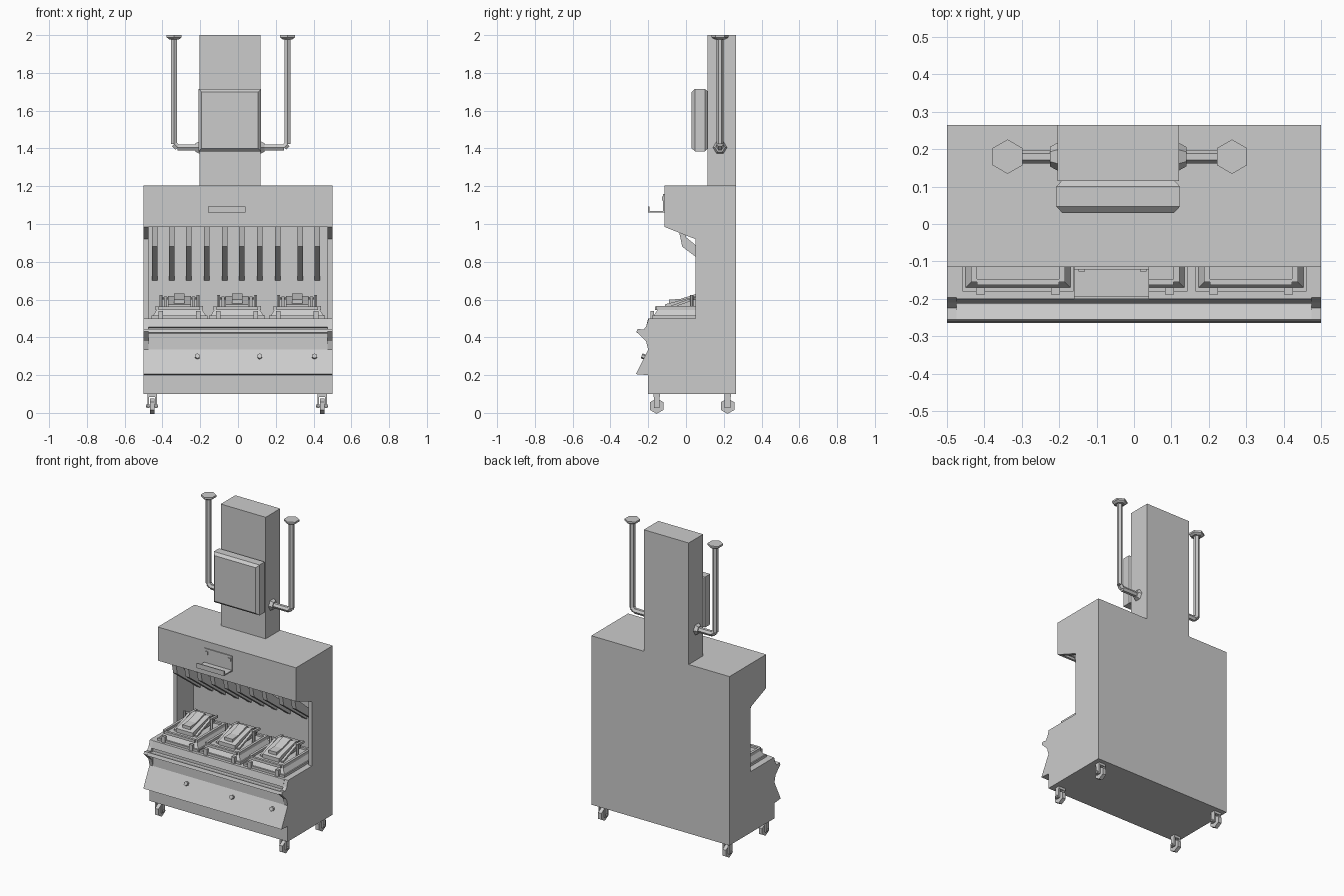
import bpy, bmesh
from math import pi
from mathutils import Vector

cube = bpy.data.objects.get("Cube")
if cube:
    bpy.data.objects.remove(cube, do_unlink=True)

GREY = (0.6, 0.6, 0.6, 1)
mat = bpy.data.materials.new("plain grey metal")
mat.use_nodes = True
mat.diffuse_color = GREY
mat.node_tree.nodes["Principled BSDF"].inputs["Base Color"].default_value = GREY


def finish(name, bm):
    bmesh.ops.recalc_face_normals(bm, faces=bm.faces)
    mesh = bpy.data.meshes.new(name)
    bm.to_mesh(mesh)
    bm.free()
    mesh.materials.append(mat)
    obj = bpy.data.objects.new(name, mesh)
    bpy.context.collection.objects.link(obj)
    return obj


def prism(name, profile, x0, x1):
    """Extrude a (y, z) profile along x."""
    bm = bmesh.new()
    face = bm.faces.new([bm.verts.new((x0, y, z)) for y, z in profile])
    ext = bmesh.ops.extrude_face_region(bm, geom=[face])["geom"]
    bmesh.ops.translate(bm, vec=(x1 - x0, 0, 0),
                        verts=[v for v in ext if isinstance(v, bmesh.types.BMVert)])
    return finish(name, bm)


def box(name, x, y, z, taper=0.0):
    """Box from ranges; taper pulls the top face in."""
    bm = bmesh.new()
    bmesh.ops.create_cube(bm, size=1)
    for v in bm.verts:
        t = taper if v.co.z > 0 else 0
        v.co = [r[0] + t if c < 0 else r[1] - t if k < 2 or c > 0 else r[1]
                for k, (r, c) in enumerate(zip((x, y, (z[0] - t, z[1] + t)), v.co))]
    return finish(name, bm)


def rod(name, a, b, r, sides=6, r2=None, spin=0.0):
    """Faceted cylinder or cone between two points."""
    a, b = Vector(a), Vector(b)
    bm = bmesh.new()
    bmesh.ops.create_cone(bm, cap_ends=True, segments=sides, radius1=r,
                          radius2=r if r2 is None else r2, depth=(b - a).length)
    for v in bm.verts:
        x, y, z = v.co
        v.co = Vector((y, -x, z)) if spin else v.co
    rot = Vector((0, 0, 1)).rotation_difference(b - a).to_matrix()
    bmesh.ops.rotate(bm, cent=(0, 0, 0), matrix=rot, verts=bm.verts)
    bmesh.ops.translate(bm, vec=(a + b) / 2, verts=bm.verts)
    return finish(name, bm)


# Cabinet: recessed centre between two side panels
front_low = [(0.265, 0.10), (-0.20, 0.10), (-0.20, 0.20), (-0.265, 0.205), (-0.20, 0.335)]
hood = [(-0.115, 1.205), (0.265, 1.205)]
prism("cabinet_body", front_low + [(-0.20, 0.50), (0.22, 0.50), (0.22, 1.0),
      (-0.10, 1.0), (-0.10, 0.985), (-0.115, 0.985)] + hood, -0.475, 0.475)
bracket = [(-0.212, 0.38), (-0.262, 0.43), (-0.255, 0.445), (-0.225, 0.44), (-0.21, 0.46)]
for side, x0 in (("right", -0.5), ("left", 0.475)):
    prism(side + "_side_panel", front_low + bracket +
          [(-0.197, 0.50), (0.05, 0.50), (0.05, 0.92), (-0.115, 0.985)] + hood, x0, x0 + 0.025)

# Front gutter rail and ledge
prism("front_rail", [(-0.262, 0.425), (-0.255, 0.445), (-0.215, 0.432), (-0.20, 0.432),
                     (-0.20, 0.42), (-0.25, 0.42)], -0.475, 0.475)
prism("worktop_ledge", [(-0.20, 0.45), (-0.212, 0.455), (-0.20, 0.50)], -0.475, 0.475)

# Control knobs on the slanted panel
for x in (-0.215, 0.115, 0.405):
    rod("control_knob", (x, -0.215, 0.295), (x, -0.235, 0.302), 0.014)

# Sloping rack bars under the hood
for x in (-0.44, -0.35, -0.26, -0.165, -0.07, 0.02, 0.115, 0.21, 0.33, 0.42):
    prism("rack_bar", [(-0.045, 1.0), (-0.02, 0.88), (0.22, 0.70), (0.22, 0.75),
                       (0.0, 0.93), (0.0, 1.0)], x - 0.015, x + 0.015)

# Small shelf on the hood
prism("hood_shelf", [(-0.12, 1.06), (-0.20, 1.06), (-0.20, 1.092), (-0.194, 1.092),
                     (-0.194, 1.068), (-0.12, 1.068)], -0.16, 0.04)
box("shelf_back_plate", (-0.16, 0.04), (-0.121, -0.115), (1.06, 1.16))
for x in (-0.14, 0.025):
    box("shelf_bolt", (x - 0.009, x + 0.009), (-0.127, -0.12), (1.125, 1.145))

# Three cooking presses on the worktop
for x in (-0.31, -0.005, 0.313):
    box("press_base", (x - 0.148, x + 0.148), (-0.18, 0.16), (0.50, 0.515))
    box("press_tray", (x - 0.14, x + 0.14), (-0.17, 0.15), (0.515, 0.55), 0.022)
    for s in (-1, 1):
        edge = x + s * 0.118
        box("tray_side_rim", (edge - 0.008, edge + 0.008), (-0.155, 0.14), (0.545, 0.565))
        prism("press_arm", [(-0.10, 0.56), (0.05, 0.615), (0.12, 0.61), (0.12, 0.595),
                            (0.05, 0.60), (-0.10, 0.548)],
              x + s * 0.075 - 0.008, x + s * 0.075 + 0.008)
        rod("hinge_post", (x + s * 0.098, 0.03, 0.55), (x + s * 0.098, 0.03, 0.625), 0.009)
        box("tray_foot", (x + s * 0.1 - 0.012, x + s * 0.1 + 0.012), (-0.188, -0.17), (0.50, 0.54))
    for y in (-0.155, 0.13):
        box("tray_cross_rim", (x - 0.11, x + 0.11), (y - 0.008, y + 0.008), (0.545, 0.563))
    prism("press_lid", [(-0.11, 0.55), (-0.11, 0.575), (0.06, 0.62), (0.12, 0.605),
                        (0.12, 0.56)], x - 0.06, x + 0.06)
    prism("lid_block", [(-0.09, 0.57), (-0.09, 0.60), (-0.03, 0.603), (0.06, 0.632),
                        (0.08, 0.61)], x - 0.028, x + 0.028)
    rod("hinge_bar", (x - 0.098, 0.05, 0.607), (x + 0.098, 0.05, 0.607), 0.009)

# Chimney and its chamfered box
box("chimney", (-0.205, 0.12), (0.115, 0.265), (1.20, 2.0))
bm = bmesh.new()
rings = []
for y, inset in ((0.03, 0.016), (0.047, 0), (0.10, 0), (0.115, 0.014)):
    x0, x1, z0, z1 = -0.208 + inset, 0.123 - inset, 1.385 + inset, 1.715 - inset
    rings.append([bm.verts.new((x, y, z)) for x, z in ((x0, z0), (x1, z0), (x1, z1), (x0, z1))])
for a, b in zip(rings, rings[1:]):
    for i in range(4):
        j = (i + 1) % 4
        bm.faces.new((a[i], a[j], b[j], b[i]))
bm.faces.new(rings[0])
bm.faces.new(rings[-1])
finish("chimney_box", bm)

# Bent pipes with six-sided flanges
for name, wall, px, s in (("right", -0.205, -0.338, -1), ("left", 0.12, 0.262, 1)):
    y, z = 0.18, 1.405
    corner = [(wall, y, z), (px - s * 0.018, y, z), (px, y, z + 0.018), (px, y, 1.99)]
    for a, b in zip(corner, corner[1:]):
        rod(name + "_pipe", a, b, 0.018)
    rod(name + "_wall_flange", (wall, y, z), (wall + s * 0.02, y, z), 0.037, 6, 0.026)
    rod(name + "_top_flange", (px, y, 1.978), (px, y, 1.988), 0.03, 6, 0.046)
    rod(name + "_top_plate", (px, y, 1.988), (px, y, 2.0), 0.046)

# Casters
for x in (-0.455, 0.445):
    for y in (-0.155, 0.22):
        rod("caster_wheel", (x - 0.012, y, 0.036), (x + 0.012, y, 0.036), 0.041, 6, spin=pi / 2)
        rod("caster_axle", (x - 0.032, y, 0.036), (x + 0.032, y, 0.036), 0.009)
        for s in (-1, 1):
            fx = x + s * 0.02
            box("caster_fork", (fx - 0.005, fx + 0.005), (y - 0.015, y + 0.015), (0.025, 0.095))
        box("caster_top", (x - 0.025, x + 0.025), (y - 0.017, y + 0.017), (0.084, 0.101))
